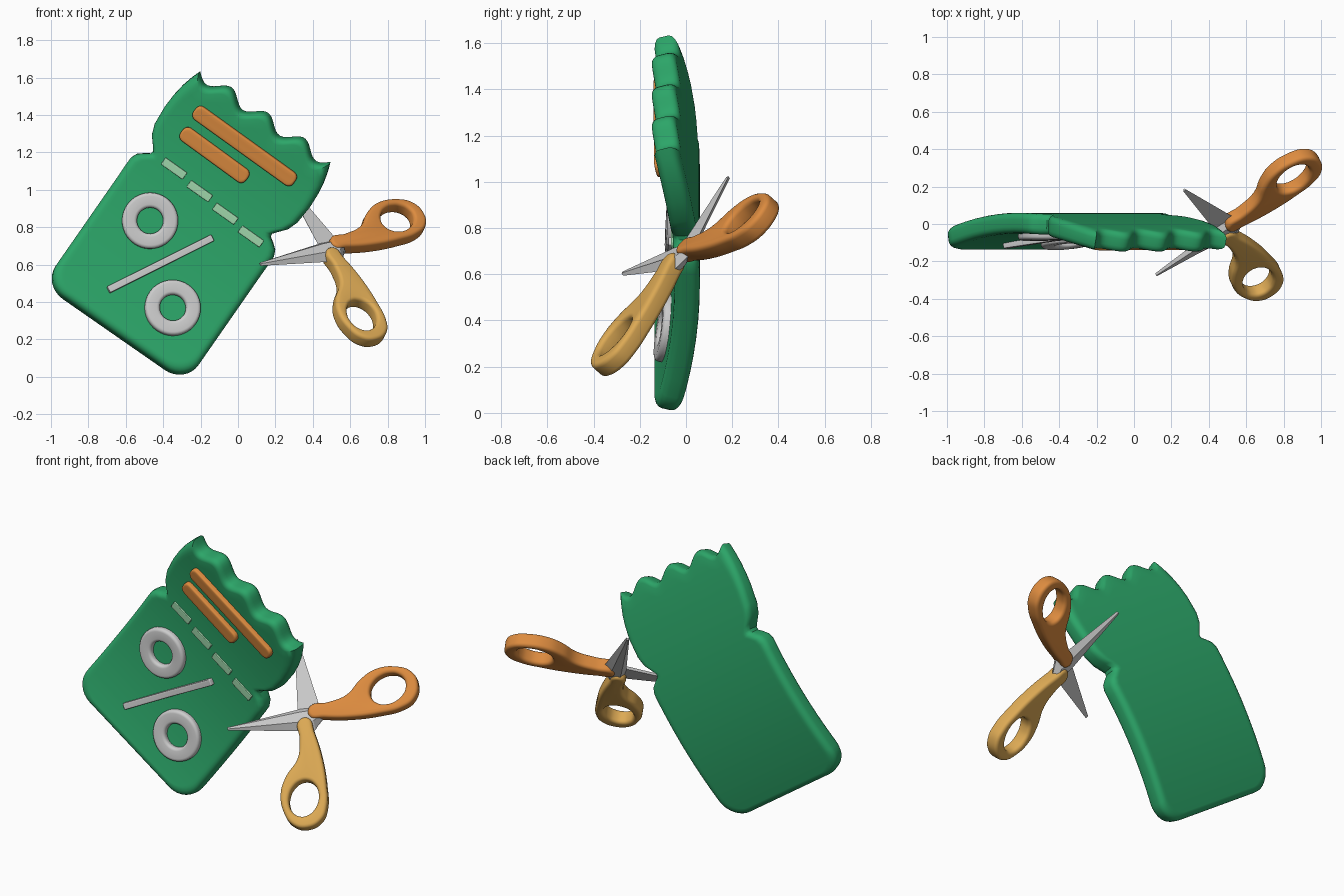
import bpy, bmesh
from math import sin, cos, pi, hypot
from mathutils import Vector, Matrix

if "Cube" in bpy.data.objects:
    bpy.data.objects.remove(bpy.data.objects["Cube"])

def material(name, rgb):
    m = bpy.data.materials.new(name)
    m.diffuse_color = (*rgb, 1)
    m.use_nodes = True
    m.node_tree.nodes["Principled BSDF"].inputs["Base Color"].default_value = m.diffuse_color
    return m

GREEN = material("green", (0.025, 0.38, 0.14))
MINT = material("mint", (0.36, 0.69, 0.42))
ORANGE = material("orange", (0.72, 0.26, 0.05))
GOLD = material("gold", (0.72, 0.40, 0.09))

CX, CZ, CA, SA = -0.263, 0.803, 0.821, 0.571   # coupon centre and tilt
R, THICK = 2.6, 0.11                           # coupon bend radius, thickness

def to_uv(x, z):
    x, z = x - CX, z - CZ
    return Vector((CA * x - SA * z, SA * x + CA * z))

def place(u, v, d, ref):
    """Bent coupon space to world; d is the depth in front of the back face."""
    a = v / ref
    v = (R - d) * sin(a)
    return (CX + CA * u + SA * v, 0.06 - R + (R - d) * cos(a), CZ - SA * u + CA * v)

def finish(bm, name, mat, angle=0.75):
    bmesh.ops.recalc_face_normals(bm, faces=bm.faces)
    me = bpy.data.meshes.new(name)
    bm.to_mesh(me)
    bm.free()
    ob = bpy.data.objects.new(name, me)
    bpy.context.collection.objects.link(ob)
    if mat:
        me.materials.append(mat)
    bpy.ops.object.select_all(action='DESELECT')
    ob.select_set(True)
    bpy.context.view_layer.objects.active = ob
    bpy.ops.object.shade_smooth_by_angle(angle=angle)
    return ob

def section(d0, d1, b, n=4):
    """Rounded edge section as (inset, depth) pairs, back to front."""
    lo = [(b * (1 - sin(k * pi / 2 / n)), d0 + b * (1 - cos(k * pi / 2 / n))) for k in range(n + 1)]
    return lo + [(q, d0 + d1 - d) for q, d in reversed(lo)]

def slab(name, mat, rows, nu, layers, ref, warp):
    """Round-edged bent slab from (length, half width) rows."""
    bm = bmesh.new()
    L = rows[-1][0]

    def grid(q, d):
        return [[bm.verts.new(place(*warp(s * (1 - q / L), (w - q) * (2 * i / nu - 1)), d, ref))
                 for i in range(nu + 1)] for s, w in rows]

    def rim(g):
        return (g[0] + [r[-1] for r in g[1:-1]] + g[-1][::-1] + [r[0] for r in g[-2:0:-1]])

    grids = [grid(q, d) for q, d in layers]
    for g in (grids[0], grids[-1]):
        for a, b in zip(g, g[1:]):
            for i in range(nu):
                bm.faces.new((a[i], a[i + 1], b[i + 1], b[i]))
    for g, h in zip(grids, grids[1:]):
        a, b = rim(g), rim(h)
        for i in range(len(a)):
            j = (i + 1) % len(a)
            bm.faces.new((a[i], a[j], b[j], b[i]))
    loose = [v for v in bm.verts if not v.link_faces]
    bmesh.ops.delete(bm, geom=loose, context='VERTS')
    return finish(bm, name, mat)

def corner(L, h, r, n=6):
    return [(-L + r * (1 - cos(k * pi / 2 / n)), h - r + r * sin(k * pi / 2 / n)) for k in range(n + 1)]

# coupon: notched sides, wavy torn top
def torn(s, u):
    k = max(0, min(1, (s - 0.5) / 0.18))
    return u, s + k * (0.008 + 0.034 * cos(2 * pi * u / 0.238))

rows = corner(0.72, 0.465, 0.13, 8) + [(-0.5 + 0.1 * k, 0.465) for k in range(6)]
rows += [(.08, .466), (.13, .465), (.165, .45), (.19, .42), (.21, .39), (.23, .387), (.26, .41), (.3, .443),
         (.36, .464), (.47, .472), (.54, .468), (.6, .458), (.66, .442), (.72, .425)]
slab("coupon", GREEN, rows, 56, section(0, THICK, 0.035), R, torn)

# raised strips on the coupon face
def strip(name, mat, a, b, h, r, top, bev):
    a, b = to_uv(*a), to_uv(*b)
    mid, ax = (a + b) / 2, (b - a).normalized()
    half = (b - a).length / 2
    c = corner(half, h, r, 4)
    rows = c + [(0, h)] + [(-s, w) for s, w in reversed(c)]
    perp = Vector((-ax.y, ax.x))
    slab(name, mat, rows, 4, section(0.09, top, bev, 3), R - 0.12, lambda s, t: tuple(mid + ax * s + perp * t))

strip("long_text_bar", ORANGE, (-.23, 1.43), (.305, 1.045), .042, .032, .137, .01)
strip("short_text_bar", ORANGE, (-.30, 1.315), (.05, 1.06), .042, .032, .137, .01)
strip("percent_slash", None, (-.695, .462), (-.135, .745), .019, .006, .137, .005)
for i in range(4):
    x, z = -.40 + .137 * i, 1.155 - .121 * i
    strip(f"cut_line_dash_{i + 1}", MINT, (x, z), (x + .116, z - .082), .022, .006, .12, .003)

# percent sign rings
def ring(name, x, z, r_in=0.07, r_out=0.15, n=48):
    c = to_uv(x, z)
    half = (r_out - r_in) / 2
    sec = section(0.09, 0.142, 0.018)[5:]
    prof = [(r_in, .09), (r_out, .09)] + [(r_out - q, d) for q, d in sec] + [(r_in + q, d) for q, d in sec[::-1]]
    bm = bmesh.new()
    loops = [[bm.verts.new(place(c.x + r * cos(k * 2 * pi / n), c.y + r * sin(k * 2 * pi / n), d, R - 0.12))
              for r, d in prof] for k in range(n)]
    m = len(prof)
    for k in range(n):
        a, b = loops[k], loops[(k + 1) % n]
        for i in range(m):
            bm.faces.new((a[i], a[(i + 1) % m], b[(i + 1) % m], b[i]))
    finish(bm, name, None)

ring("upper_percent_ring", -.47, .835)
ring("lower_percent_ring", -.35, .368)

# scissors: one half drawn flat, used twice (second turned over about the mid axis)
PIVOT = Vector((.4835, -.025, .685))
AX, AY, AN = Vector((.914, .062, -.401)), Vector((.243, .705, .665)), Vector((.324, -.705, .629))
BLADE = [(-.448, .008), (-.448, -.01), (-.05, -.08), (.04, -.09), (.09, -.03), (.08, .04), (-.03, .045)]
HANDLE = [(.03, .045), (.13, .052), (.243, .078), (.332, .154), (.42, .197), (.536, .195), (.622, .15),
          (.65, .072), (.617, -.012), (.541, -.052), (.424, -.064), (.251, -.059), (.1, -.034), (.02, -.012)]

def bezier(cu, pts):
    sp = cu.splines.new('BEZIER')
    sp.bezier_points.add(len(pts) - 1)
    for p, (x, y) in zip(sp.bezier_points, pts):
        p.co = (x, y, 0)
        p.handle_left_type = p.handle_right_type = 'AUTO'
    sp.use_cyclic_u = True

def scissor_half(tag, mat, sg):
    e1 = (AX + AY * sg).normalized()
    n = AN * sg
    e2 = n.cross(e1)
    mw = Matrix.Translation(PIVOT) @ Matrix((e1, e2, n)).transposed().to_4x4()
    # blade with ground edges
    bm = bmesh.new()
    lo = [bm.verts.new(mw @ Vector((s, t, 0))) for s, t in BLADE]
    hi = [bm.verts.new(mw @ Vector((s, t * .45, .012 if s < -.4 else .03))) for s, t in BLADE]
    bm.faces.new(lo)
    bm.faces.new(hi)
    for i in range(len(lo)):
        j = (i + 1) % len(lo)
        bm.faces.new((lo[i], lo[j], hi[j], hi[i]))
    finish(bm, tag + "_blade", None, 0.3)
    # handle with finger hole
    cu = bpy.data.curves.new(tag + "_handle", 'CURVE')
    cu.dimensions, cu.fill_mode = '2D', 'BOTH'
    cu.resolution_u = 6
    b = 0.02
    cu.extrude, cu.bevel_depth, cu.bevel_resolution, cu.offset = 0.042 - b, b, 3, -b
    bezier(cu, HANDLE)
    tilt, hole = 0.35, []
    for k in range(12):
        x, y = .105 * cos(k * pi / 6), .083 * sin(k * pi / 6)
        hole.append((.478 + x * cos(tilt) - y * sin(tilt), .072 + x * sin(tilt) + y * cos(tilt)))
    bezier(cu, hole)
    tmp = bpy.data.objects.new("tmp", cu)
    bpy.context.collection.objects.link(tmp)
    bpy.context.view_layer.update()
    me = bpy.data.meshes.new_from_object(tmp.evaluated_get(bpy.context.evaluated_depsgraph_get()))
    bpy.data.objects.remove(tmp)
    bm = bmesh.new()
    bm.from_mesh(me)
    bmesh.ops.remove_doubles(bm, verts=bm.verts, dist=0.0005)
    bm.transform(mw)
    finish(bm, tag + "_handle", mat)

scissor_half("upper", ORANGE, 1)
scissor_half("lower", GOLD, -1)
